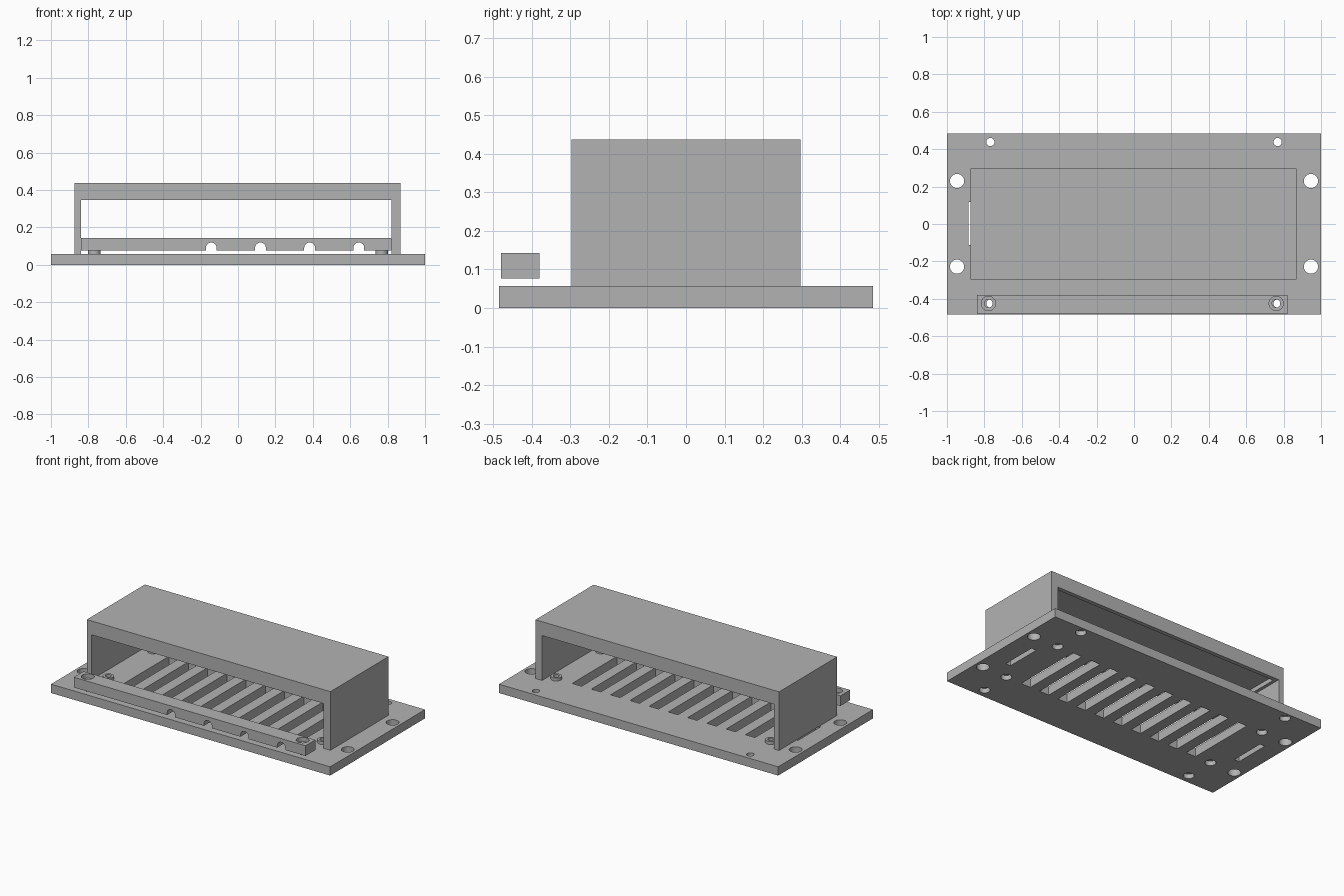
import bpy
import math

if "Cube" in bpy.data.objects:
    bpy.data.objects.remove(bpy.data.objects["Cube"], do_unlink=True)

grey = bpy.data.materials.new("plain_grey")
grey.use_nodes = True
GREY = (0.45, 0.45, 0.45, 1)
grey.diffuse_color = GREY
grey.node_tree.nodes["Principled BSDF"].inputs["Base Color"].default_value = GREY


def box(name, x, y, z):
    """Box from (min, max) ranges on each axis."""
    bpy.ops.mesh.primitive_cube_add(size=1)
    ob = bpy.context.object
    ob.name = name
    ranges = (x, y, z)
    for v in ob.data.vertices:
        v.co = [lo + (c + 0.5) * (hi - lo) for c, (lo, hi) in zip(v.co, ranges)]
    ob.data.materials.append(grey)
    return ob


def cylinder(name, x, y, r, z, sides=32):
    """Upright cylinder between two heights."""
    bpy.ops.mesh.primitive_cylinder_add(
        vertices=sides, radius=r, depth=z[1] - z[0], location=(x, y, sum(z) / 2))
    ob = bpy.context.object
    ob.name = name
    ob.data.materials.append(grey)
    return ob


def cut(target, cutter):
    """Subtract the cutter from the target and discard it."""
    mod = target.modifiers.new("cut", 'BOOLEAN')
    mod.operation = 'DIFFERENCE'
    mod.solver = 'EXACT'
    mod.object = cutter
    bpy.context.view_layer.objects.active = target
    bpy.ops.object.modifier_apply(modifier=mod.name)
    bpy.data.objects.remove(cutter, do_unlink=True)


def smooth(ob):
    bpy.ops.object.select_all(action='DESELECT')
    ob.select_set(True)
    bpy.context.view_layer.objects.active = ob
    bpy.ops.object.shade_smooth_by_angle(angle=math.radians(30))


TOP = 0.057          # top of the base plate
SCREW_X = 0.768
THROUGH = (-0.1, 0.3)

# Base plate
plate = box("base_plate", (-1, 1), (-0.485, 0.485), (0, TOP))

# Ventilation slots
for i in range(10):
    x = (i - 4.5) * 0.138
    cut(plate, box("slot_cutter", (x - 0.034, x + 0.034), (-0.23, 0.23), THROUGH))

# Mounting holes, and screw holes recessed from below
for side in (-1, 1):
    for y in (-0.228, 0.23):
        cut(plate, cylinder("mount_cutter", side * 0.946, y, 0.038, THROUGH))
    for y in (-0.425, -0.23, 0.23, 0.438):
        cut(plate, cylinder("screw_cutter", side * SCREW_X, y, 0.022, THROUGH))
        cut(plate, cylinder("recess_cutter", side * SCREW_X, y, 0.032, (-0.1, 0.03)))

# Narrow locating slots beneath the cover walls
for x in (-0.885, 0.835):
    cut(plate, box("locating_cutter", (x, x + 0.035), (-0.113, 0.118), THROUGH))
smooth(plate)

# Standoff rings on the plate
for side, side_name in ((-1, "right"), (1, "left")):
    for y, end in ((-0.23, "front"), (0.23, "back")):
        ring = cylinder(f"standoff_{end}_{side_name}", side * SCREW_X, y, 0.033, (TOP, 0.076))
        cut(ring, cylinder("ring_cutter", side * SCREW_X, y, 0.018, THROUGH))
        smooth(ring)

# Cover: a bridge open at front and back, with a shallow pocket under its roof
cover = box("cover", (-0.875, 0.87), (-0.297, 0.297), (TOP, 0.437))
cut(cover, box("opening_cutter", (-0.84, 0.822), (-0.5, 0.5), (-0.1, 0.347)))
cut(cover, box("pocket_cutter", (-0.82, 0.802), (-0.27, 0.27), (0.3, 0.375)))

# Cable clamp bar with counterbored screw holes
bar = box("clamp_bar", (-0.84, 0.82), (-0.48, -0.38), (0.077, 0.143))
for x in (-0.778, 0.76):
    cut(bar, cylinder("bar_hole_cutter", x, -0.425, 0.022, THROUGH))
    cut(bar, cylinder("bar_bore_cutter", x, -0.425, 0.038, (0.115, 0.3)))

# Round-topped cable notches along the underside of the bar
for i in range(4):
    x = -0.143 + i * 0.263
    cut(bar, box("notch_cutter", (x - 0.029, x + 0.029), (-0.6, -0.3), (0, 0.09)))
    arch = cylinder("arch_cutter", 0, 0, 0.029, (-0.15, 0.15))
    arch.rotation_euler.x = math.pi / 2
    arch.location = (x, -0.43, 0.09)
    cut(bar, arch)
smooth(bar)
